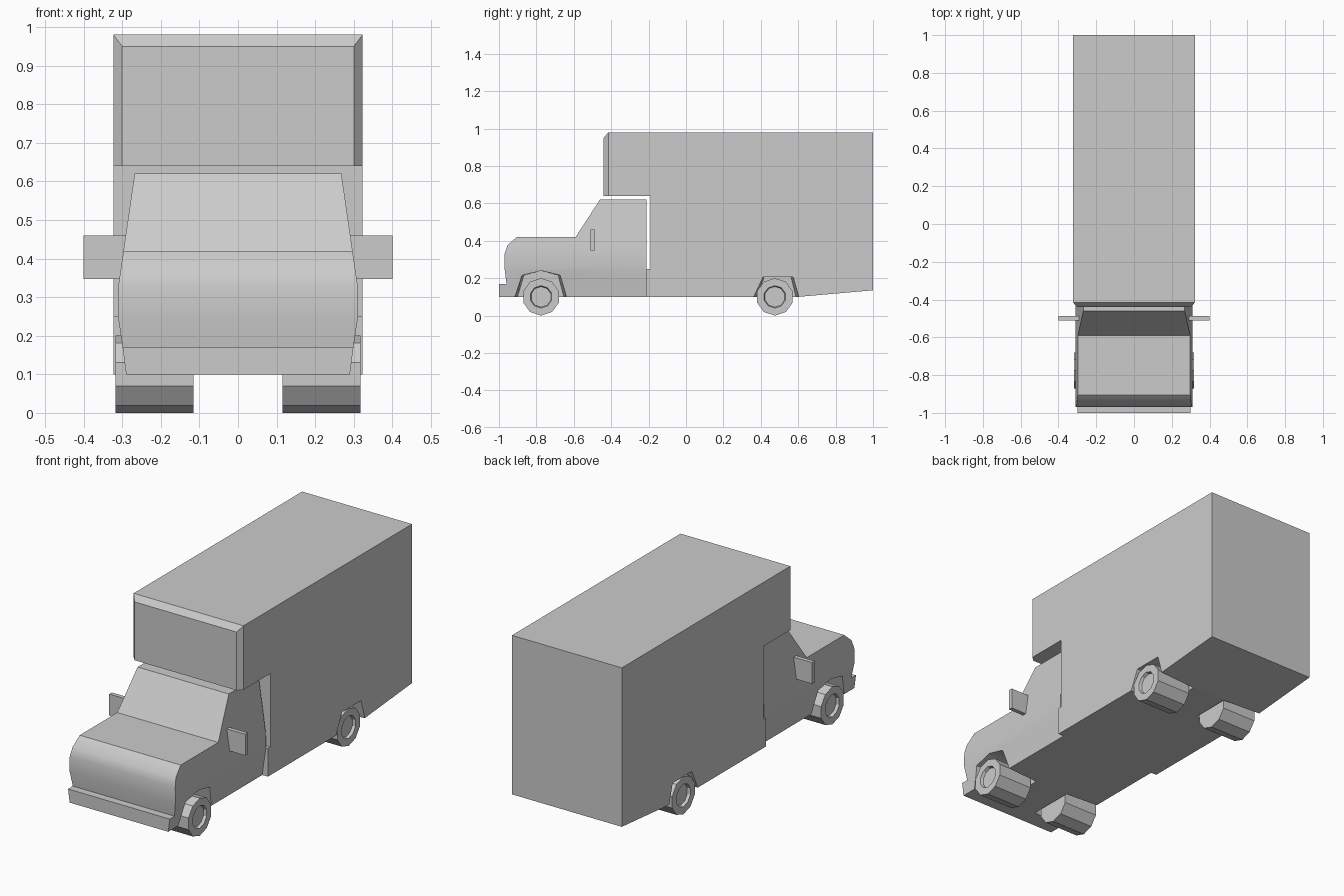
import bpy, bmesh, math

if "Cube" in bpy.data.objects:
    bpy.data.objects.remove(bpy.data.objects["Cube"])


def finish(name, bm):
    bmesh.ops.recalc_face_normals(bm, faces=bm.faces)
    mesh = bpy.data.meshes.new(name)
    bm.to_mesh(mesh)
    bm.free()
    obj = bpy.data.objects.new(name, mesh)
    bpy.context.collection.objects.link(obj)
    return obj


def prism(outline, x0, x1):
    """Closed (y, z) outline extruded from x0 to x1."""
    bm = bmesh.new()
    face = bm.faces.new([bm.verts.new((x0, y, z)) for y, z in outline])
    out = bmesh.ops.extrude_face_region(bm, geom=[face])["geom"]
    for v in out:
        if isinstance(v, bmesh.types.BMVert):
            v.co.x = x1
    bmesh.ops.recalc_face_normals(bm, faces=bm.faces)
    return bm


def mirror_x(obj):
    obj.modifiers.new("mirror", 'MIRROR').use_mirror_merge = False


def cut_wells(body, outline, centre):
    """Cut a pair of wheel wells that narrow towards the inside."""
    for s in (-1, 1):
        bm = prism(outline, s * 0.10, s * 0.36)
        for v in bm.verts:
            if abs(v.co.x) < 0.2:
                v.co.y = centre + (v.co.y - centre) * 0.87
        cutter = finish("well_cutter", bm)
        cutter.hide_render = True
        mod = body.modifiers.new("well", 'BOOLEAN')
        mod.operation, mod.solver, mod.object = 'DIFFERENCE', 'EXACT', cutter
        bpy.context.view_layer.objects.active = body
        bpy.ops.object.modifier_apply(modifier=mod.name)
        bpy.data.objects.remove(cutter)


# Cargo box with overhang above the cab and a chamfered front
W = 0.323
bm = prism([(-0.21, 0.10), (-0.21, 0.25), (-0.19, 0.25), (-0.19, 0.64),
            (-0.415, 0.64), (-0.415, 0.98), (1.0, 0.98), (1.0, 0.135),
            (0.60, 0.10)], -W, W)
front = min(bm.faces, key=lambda f: f.calc_center_median().y)
new = bmesh.ops.extrude_face_region(bm, geom=[front])["geom"]
bmesh.ops.delete(bm, geom=[front], context='FACES_ONLY')
for v in new:
    if isinstance(v, bmesh.types.BMVert):
        v.co.y = -0.44
        v.co.x *= 0.30 / W
        v.co.z = min(v.co.z, 0.95)
box = finish("cargo_box", bm)
cut_wells(box, [(0.36, 0.05), (0.36, 0.10), (0.41, 0.205), (0.575, 0.205),
                (0.605, 0.10), (0.605, 0.05)], 0.475)

# Cab: side profile including bumper, with sides bowed by height
bm = prism([(-1.0, 0.10), (-1.0, 0.17), (-0.96, 0.17), (-0.97, 0.25),
            (-0.97, 0.33), (-0.955, 0.375), (-0.905, 0.42), (-0.59, 0.42),
            (-0.46, 0.62), (-0.21, 0.62), (-0.21, 0.10)], -1, 1)
widths = [(0.10, 0.29), (0.17, 0.299), (0.25, 0.311), (0.33, 0.31),
          (0.42, 0.297), (0.62, 0.268)]
for z, w in widths[1:-1]:
    bmesh.ops.bisect_plane(bm, geom=bm.verts[:] + bm.edges[:] + bm.faces[:],
                           plane_co=(0, 0, z), plane_no=(0, 0, 1))


def half_width(z):
    for (z0, w0), (z1, w1) in zip(widths, widths[1:]):
        if z <= z1 + 1e-5:
            return w0 + (w1 - w0) * (z - z0) / (z1 - z0)
    return widths[-1][1]


for v in bm.verts:
    v.co.x = math.copysign(half_width(v.co.z), v.co.x)
cab = finish("cab", bm)
cut_wells(cab, [(-0.92, 0.05), (-0.92, 0.10), (-0.88, 0.215), (-0.775, 0.24),
                (-0.67, 0.215), (-0.635, 0.10), (-0.635, 0.05)], -0.775)
bpy.ops.object.select_all(action='DESELECT')
cab.select_set(True)
bpy.context.view_layer.objects.active = cab
bpy.ops.object.shade_smooth_by_angle(angle=math.radians(35))

# Ten-sided wheels with recessed hubs
for name, y in (("front_wheels", -0.775), ("rear_wheels", 0.475)):
    ring = [(y + 0.1 * math.sin(math.tau * i / 10),
             0.1 - 0.1 * math.cos(math.tau * i / 10)) for i in range(10)]
    bm = prism(ring, 0.115, 0.318)
    outer = max(bm.faces, key=lambda f: f.calc_center_median().x)
    bmesh.ops.inset_region(bm, faces=[outer], thickness=0.04)
    bmesh.ops.inset_region(bm, faces=[outer], thickness=0.005, depth=-0.015)
    mirror_x(finish(name, bm))

# Door mirrors
bm = prism([(-0.51, 0.347), (-0.51, 0.46), (-0.488, 0.46), (-0.488, 0.347)],
           0.285, 0.40)
mirror_x(finish("door_mirrors", bm))
